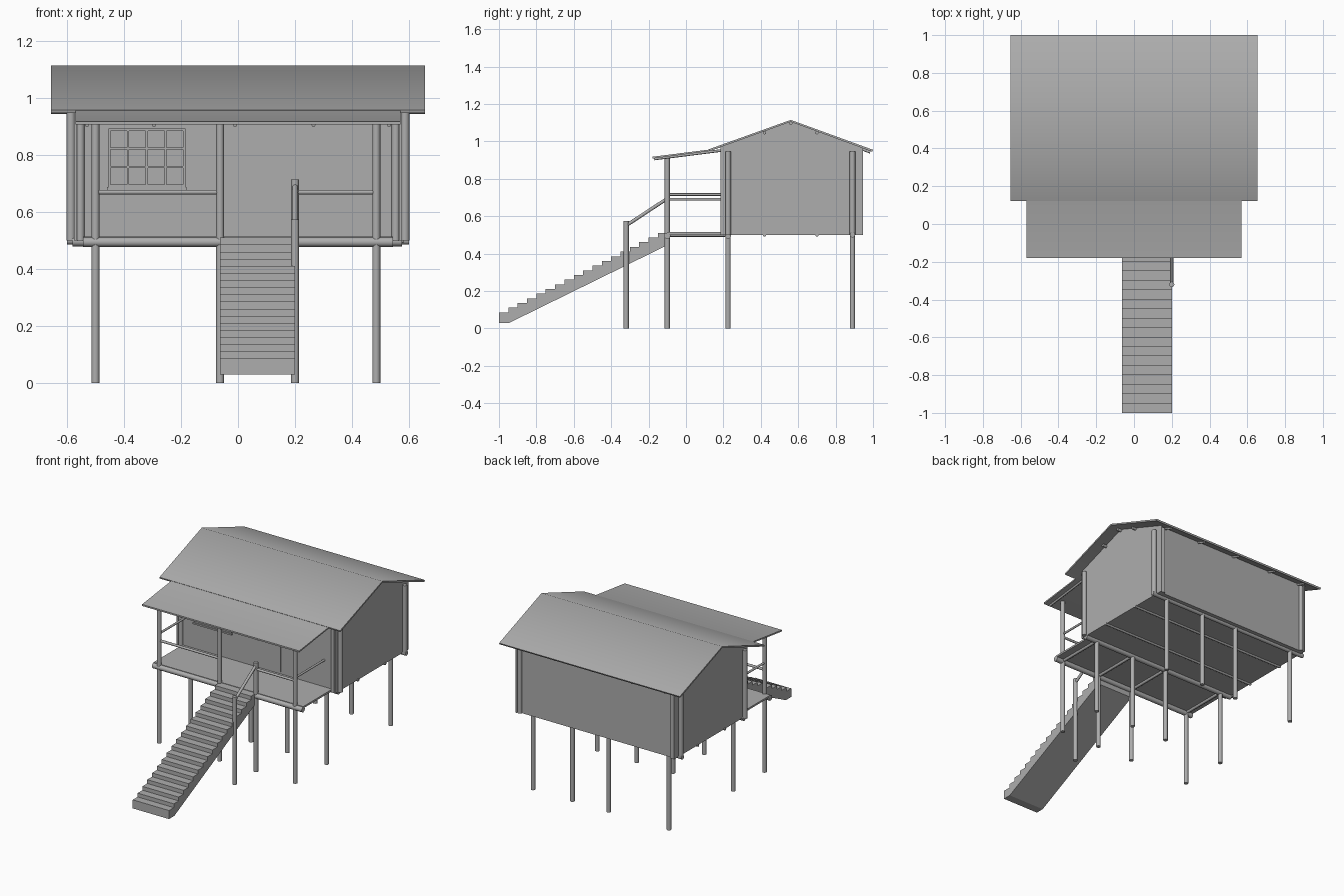
import bpy, bmesh, math
from mathutils import Vector

if "Cube" in bpy.data.objects:
    bpy.data.objects.remove(bpy.data.objects["Cube"])

# one dark grey for the whole model
grey = bpy.data.materials.new("dark_grey")
grey.diffuse_color = (0.42, 0.42, 0.42, 1)
grey.use_nodes = True
grey.node_tree.nodes["Principled BSDF"].inputs["Base Color"].default_value = grey.diffuse_color


def finish(name, bm):
    bmesh.ops.recalc_face_normals(bm, faces=bm.faces)
    me = bpy.data.meshes.new(name)
    bm.to_mesh(me)
    bm.free()
    me.materials.append(grey)
    ob = bpy.data.objects.new(name, me)
    bpy.context.collection.objects.link(ob)
    return ob


def smooth(bm, angle):
    for f in bm.faces:
        f.smooth = True
    for e in bm.edges:
        e.smooth = e.calc_face_angle(0) < math.radians(angle)


def pole(name, a, b, r, sides=12):
    a, b = Vector(a), Vector(b)
    d = b - a
    bm = bmesh.new()
    bmesh.ops.create_cone(bm, cap_ends=True, segments=sides, radius1=r, radius2=r, depth=d.length)
    rot = d.to_track_quat('Z', 'Y').to_matrix().to_4x4()
    rot.translation = (a + b) / 2
    bm.transform(rot)
    smooth(bm, 50)
    return finish(name, bm)


def extrude(name, pts, x0, x1, angle=0):
    # side profile in (y, z), swept along x
    bm = bmesh.new()
    f = bm.faces.new([bm.verts.new((x0, y, z)) for y, z in pts])
    r = bmesh.ops.extrude_face_region(bm, geom=[f])
    vs = [v for v in r['geom'] if isinstance(v, bmesh.types.BMVert)]
    bmesh.ops.translate(bm, verts=vs, vec=(x1 - x0, 0, 0))
    bmesh.ops.recalc_face_normals(bm, faces=bm.faces)
    if angle:
        smooth(bm, angle)
    return finish(name, bm)


def box(name, x0, x1, y0, y1, z0, z1):
    return extrude(name, [(y0, z0), (y1, z0), (y1, z1), (y0, z1)], x0, x1)


XS = (-0.5, -0.063, 0.2, 0.485)

# house body and wider gable walls
extrude("house_body", [(0.2, 0.5), (0.93, 0.5), (0.93, 0.967), (0.56, 1.1), (0.2, 0.967)], -0.57, 0.57)
for s in (-1, 1):
    extrude("gable_wall", [(0.185, 0.5), (0.945, 0.5), (0.945, 0.968), (0.56, 1.108), (0.185, 0.973)],
            s * 0.565, s * 0.575)
# porch deck
box("porch_deck", -0.543, 0.543, -0.1, 0.2, 0.503, 0.515)

# main roof and porch roof sheets
extrude("main_roof", [(0.125, 0.948), (0.56, 1.105), (0.995, 0.945), (1.0, 0.955),
                      (0.56, 1.115), (0.122, 0.958)], -0.655, 0.655, 45)
extrude("porch_roof", [(-0.18, 0.908), (0.125, 0.948), (0.2, 0.973), (0.2, 0.98),
                       (0.122, 0.956), (-0.18, 0.918)], -0.57, 0.57, 45)
for i, (y, z) in enumerate([(0.42, 1.05), (0.56, 1.1), (0.7, 1.05)]):
    pole(f"roof_purlin_{i}", (-0.6, y, z - 0.004), (0.6, y, z - 0.004), 0.009, 8)
for i, x in enumerate((-0.53, -0.295, -0.01, 0.265, 0.53)):
    pole(f"porch_rafter_{i}", (x, -0.17, 0.906), (x, 0.2, 0.953), 0.007, 8)
    pole(f"back_rafter_{i}", (x, 0.9, 0.974), (x, 0.985, 0.942), 0.007, 8)

# stilts: the front row carries the porch roof, one is cut to rail height
for i, x in enumerate(XS):
    pole(f"front_stilt_{i}", (x, -0.1, 0), (x, -0.1, 0.715 if i == 2 else 0.918), 0.014)
    pole(f"middle_stilt_{i}", (x, 0.225, 0), (x, 0.225, 0.5), 0.014)
    pole(f"back_stilt_{i}", (x, 0.89, 0), (x, 0.89, 0.5), 0.014)
    pole(f"porch_joist_{i}", (x, -0.1, 0.5), (x, 0.225, 0.5), 0.01, 8)

# floor beams and thin joists
pole("porch_beam", (-0.543, -0.1, 0.495), (0.543, -0.1, 0.495), 0.017)
pole("front_floor_beam", (-0.58, 0.225, 0.497), (0.575, 0.225, 0.497), 0.017)
pole("back_floor_beam", (-0.6, 0.89, 0.5), (0.6, 0.89, 0.5), 0.014)
for y in (0.42, 0.7):
    pole("floor_joist", (-0.58, y, 0.5), (0.58, y, 0.5), 0.009, 8)

# paired corner poles
for s in (-1, 1):
    for y in (0.225, 0.89):
        pole("side_corner_pole", (s * 0.586, y, 0.5), (s * 0.586, y, 0.947), 0.015)
    for y in (0.2, 0.93):
        pole("end_corner_pole", (s * 0.553, y, 0.5), (s * 0.553, y, 0.955), 0.015)

# railings
pole("front_rail_left", (-0.5, -0.1, 0.67), (-0.063, -0.1, 0.67), 0.008)
pole("front_rail_right", (0.2, -0.1, 0.67), (0.485, -0.1, 0.67), 0.008)
pole("side_rail_left", (-0.5, -0.1, 0.716), (-0.5, 0.2, 0.716), 0.007)
pole("side_rail_right", (0.485, -0.1, 0.69), (0.485, 0.2, 0.69), 0.007)
pole("stair_rail_post", (0.2, -0.32, 0), (0.2, -0.32, 0.575), 0.014)
pole("stair_rail", (0.2, -0.32, 0.55), (0.2, -0.1, 0.695), 0.009)

# stairs: stepped profile with sloping underside
n = 18
run, rise = 0.9 / n, 0.425 / (n - 1)
steps = [(-0.1, 0.445), (-0.945, 0.03), (-1.0, 0.03)]
for i in range(n):
    z = 0.086 + i * rise
    steps += [(-1 + i * run, z), (-1 + (i + 1) * run, z)]
extrude("stairs", steps, -0.063, 0.2)

# door and window on the front wall
box("door", -0.05, 0.17, 0.196, 0.202, 0.527, 0.915)
for i in range(5):
    x = -0.451 + i * 0.0655
    box(f"window_upright_{i}", x - 0.004, x + 0.004, 0.193, 0.202, 0.69, 0.893)
for i in range(4):
    z = 0.693 + i * 0.0653
    box(f"window_crossbar_{i}", -0.455, -0.185, 0.193, 0.202, z - 0.004, z + 0.004)
box("window_sill", -0.46, -0.18, 0.188, 0.202, 0.678, 0.688)
